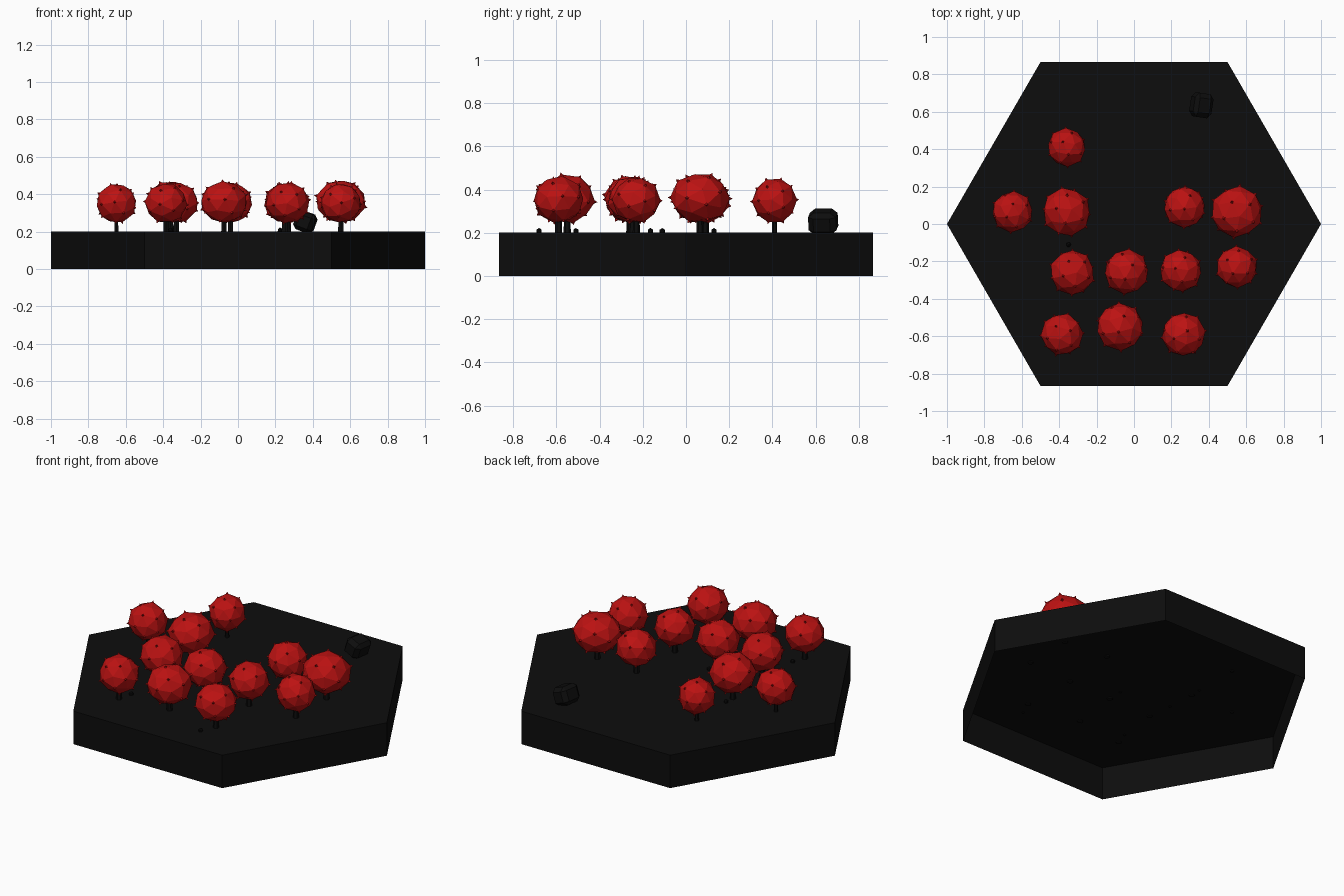
import bpy, bmesh, math, random
from mathutils import Vector, Matrix, Euler

if "Cube" in bpy.data.objects:
    bpy.data.objects.remove(bpy.data.objects["Cube"])

random.seed(4)

def material(name, rgb):
    m = bpy.data.materials.new(name)
    m.diffuse_color = (*rgb, 1)
    m.use_nodes = True
    m.node_tree.nodes["Principled BSDF"].inputs["Base Color"].default_value = m.diffuse_color
    return m

BLACK = material("soil black", (0.004, 0.004, 0.004))
RED = material("leaf red", (0.5, 0.006, 0.006))

def finish(bm, name, mat, loc=(0, 0, 0)):
    me = bpy.data.meshes.new(name)
    bm.to_mesh(me)
    bm.free()
    me.materials.append(mat)
    ob = bpy.data.objects.new(name, me)
    ob.location = loc
    bpy.context.collection.objects.link(ob)
    return ob

# Hexagonal ground tile, a shell with an open underside
bm = bmesh.new()
bmesh.ops.create_circle(bm, cap_ends=True, segments=6, radius=1,
                        matrix=Matrix.Translation((0, 0, 0.2)) @ Matrix.Rotation(math.pi / 6, 4, 'Z'))
if abs(max(v.co.x for v in bm.verts) - 1) > 0.01:
    bmesh.ops.rotate(bm, verts=bm.verts, matrix=Matrix.Rotation(math.pi / 6, 3, 'Z'))
rim = bmesh.ops.extrude_edge_only(bm, edges=bm.edges[:])["geom"]
for v in rim:
    if isinstance(v, bmesh.types.BMVert):
        v.co.z = 0
bmesh.ops.recalc_face_normals(bm, faces=bm.faces)
top = max(bm.faces, key=lambda f: f.calc_center_median().z)
if top.normal.z < 0:
    bmesh.ops.reverse_faces(bm, faces=bm.faces)
finish(bm, "ground_tile", BLACK)

# Directions of the crown corners and the middles of its five-sided facets
ico = bmesh.new()
bmesh.ops.create_icosphere(ico, subdivisions=1, radius=1)
MIDDLES = [v.co.normalized() for v in ico.verts]
CORNERS = [f.calc_center_median().normalized() for f in ico.faces]
ico.free()

def crown(x, y, r, bottom, top):
    """Faceted foliage ball with a small thorn on each corner."""
    rot = Euler([random.uniform(0, 6.28) for _ in range(3)]).to_matrix()
    bm = bmesh.new()
    for d in CORNERS:
        bm.verts.new(rot @ d)
    for d in MIDDLES:
        bm.verts.new(rot @ d * 0.95)
    bmesh.ops.convex_hull(bm, input=bm.verts)
    for d in CORNERS:
        d = rot @ d
        bmesh.ops.create_cone(bm, cap_ends=True, segments=4, radius1=0.08, radius2=0, depth=0.13,
                              matrix=Matrix.Translation(d * 1.02) @ d.to_track_quat('Z', 'Y').to_matrix().to_4x4())
    h = (top - bottom) / 2
    bmesh.ops.scale(bm, vec=(r, r, h), verts=bm.verts)
    finish(bm, "tree_crown", RED, (x, y, bottom + h))

def trunk(x, y, r):
    bm = bmesh.new()
    bmesh.ops.create_cone(bm, cap_ends=True, segments=6, radius1=r, radius2=r * 0.8, depth=0.12)
    finish(bm, "tree_trunk", BLACK, (x, y, 0.255))

# Trees: x, y, crown radius
TREES = [(-0.36, 0.41, 0.105), (-0.65, 0.065, 0.112), (-0.36, 0.065, 0.132), (0.27, 0.09, 0.115),
         (0.55, 0.065, 0.14), (-0.33, -0.26, 0.122), (-0.04, -0.255, 0.122), (0.25, -0.25, 0.115),
         (0.55, -0.23, 0.113), (-0.385, -0.59, 0.115), (-0.075, -0.55, 0.13), (0.265, -0.59, 0.12)]
for x, y, r in TREES:
    crown(x, y, r, 0.242, 0.455 + (r - 0.105) * 0.7)
    trunk(x, y, 0.012 if r < 0.113 else 0.017)

# Bevelled boulder, slightly tilted
bm = bmesh.new()
bmesh.ops.create_cube(bm, size=1)
bmesh.ops.bevel(bm, geom=bm.edges[:], offset=0.2, segments=1, affect='EDGES')
bmesh.ops.scale(bm, vec=(0.105, 0.13, 0.105), verts=bm.verts)
bmesh.ops.rotate(bm, verts=bm.verts, matrix=Euler((0, 0.35, -0.15)).to_matrix())
finish(bm, "boulder", BLACK, (0.36, 0.635, 0.252))

# Pebbles by the trunks
for x, y in [(0.225, -0.68), (-0.36, -0.51), (-0.04, -0.165), (-0.35, -0.11), (-0.36, 0.13)]:
    bm = bmesh.new()
    bmesh.ops.create_icosphere(bm, subdivisions=1, radius=0.014)
    finish(bm, "pebble", BLACK, (x, y, 0.208))
